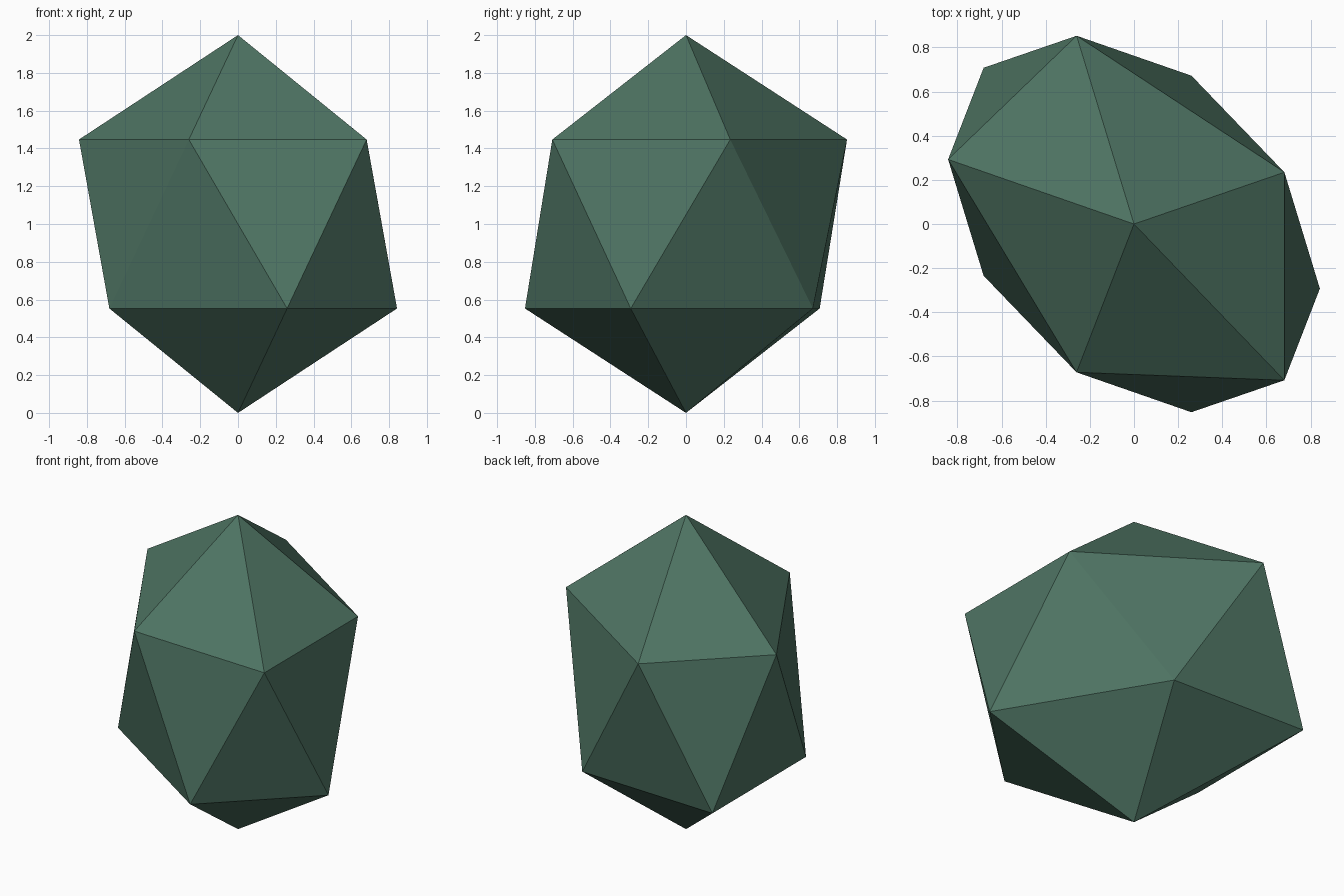
import bpy, math
from mathutils import Matrix

if "Cube" in bpy.data.objects:
    bpy.data.objects.remove(bpy.data.objects["Cube"])

# Faceted stone: a 20-sided ball, stretched along a diagonal and squeezed across it
bpy.ops.mesh.primitive_ico_sphere_add(subdivisions=1, radius=1.0)
stone = bpy.context.object
stone.name = "faceted_stone"
shape = (Matrix.Translation((0, 0, 1))
         @ Matrix.Rotation(math.radians(-46.1), 4, 'Z')
         @ Matrix.Diagonal((1.098, 0.768, 1.0, 1.0)))
stone.data.transform(shape)
for p in stone.data.polygons:
    p.use_smooth = False

# Single flat colour
mat = bpy.data.materials.new("muted green")
mat.diffuse_color = (0.077, 0.175, 0.125, 1)
mat.use_nodes = True
mat.node_tree.nodes["Principled BSDF"].inputs["Base Color"].default_value = mat.diffuse_color
stone.data.materials.append(mat)
